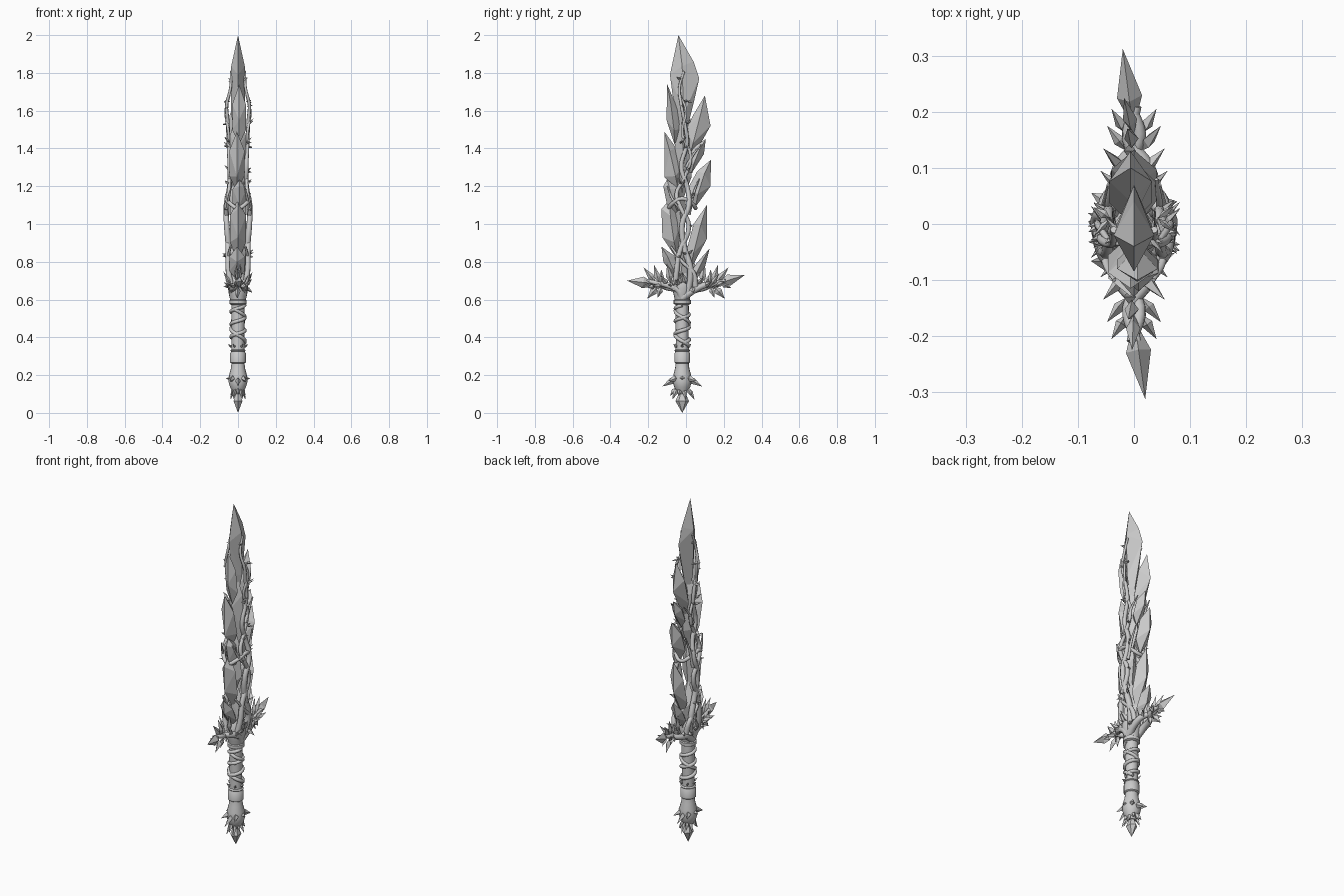
import bpy, bmesh, math, random
from mathutils import Vector

random.seed(4)
cube = bpy.data.objects.get("Cube")
if cube:
    bpy.data.objects.remove(cube)

stone = bpy.data.materials.new("pale grey")
stone.use_nodes = True
GREY = (0.6, 0.6, 0.6, 1)
stone.diffuse_color = GREY
stone.node_tree.nodes["Principled BSDF"].inputs["Base Color"].default_value = GREY
AXIS_Y = -0.02


def finish(name, bm, smooth=False):
    bmesh.ops.recalc_face_normals(bm, faces=bm.faces[:])
    mesh = bpy.data.meshes.new(name)
    bm.to_mesh(mesh)
    bm.free()
    mesh.materials.append(stone)
    ob = bpy.data.objects.new(name, mesh)
    bpy.context.collection.objects.link(ob)
    if smooth:
        bpy.ops.object.select_all(action='DESELECT')
        ob.select_set(True)
        bpy.context.view_layer.objects.active = ob
        bpy.ops.object.shade_smooth_by_angle(angle=math.radians(40))
    return ob


def shard(name, outline, thick, shift=0):
    """Cut crystal: a y-z outline with a raised ridge on both faces."""
    bm = bmesh.new()
    pts = [Vector((shift, y, z)) for y, z in outline]
    top = max(pts, key=lambda p: p.z)
    low = min(pts, key=lambda p: p.z)
    mid = sum(pts, Vector()) / len(pts)
    for p in pts:
        bm.verts.new(p)
    for side in (-1, 1):
        for end, f in ((top, 0.4), (low, 0.45)):
            p = mid.lerp(end, f)
            p.x = shift + side * thick
            bm.verts.new(p)
    bmesh.ops.convex_hull(bm, input=bm.verts[:])
    return finish(name, bm)


def add_leaf(bm, base, tip, width, sides=4, belly=0.4):
    """Pointed crystal leaf from base to tip."""
    base, tip = Vector(base), Vector(tip)
    d = (tip - base).normalized()
    u = d.cross(Vector((1, 0, 0) if abs(d.x) < 0.8 else (0, 0, 1))).normalized()
    v = d.cross(u)
    centre = base.lerp(tip, belly)
    ring = []
    for i in range(sides):
        a = 2 * math.pi * i / sides
        ring.append(bm.verts.new(centre + width * (u * math.cos(a) + v * math.sin(a) * 0.75)))
    b, t = bm.verts.new(base), bm.verts.new(tip)
    for i in range(sides):
        j = (i + 1) % sides
        bm.faces.new((ring[i], ring[j], t))
        bm.faces.new((ring[j], ring[i], b))


def vine(name, points, radius, taper=0.35, closed=False):
    """Smooth tapering tube through the points."""
    cu = bpy.data.curves.new(name, 'CURVE')
    cu.dimensions = '3D'
    cu.bevel_depth = radius
    cu.bevel_resolution = 2
    cu.resolution_u = 5
    cu.use_fill_caps = True
    sp = cu.splines.new('BEZIER')
    sp.bezier_points.add(len(points) - 1)
    sp.use_cyclic_u = closed
    for i, (bp, p) in enumerate(zip(sp.bezier_points, points)):
        bp.co = p
        bp.handle_left_type = bp.handle_right_type = 'AUTO'
        bp.radius = 1 - (1 - taper) * i / (len(points) - 1)
    sp.use_smooth = True
    cu.materials.append(stone)
    ob = bpy.data.objects.new(name, cu)
    bpy.context.collection.objects.link(ob)
    bpy.ops.object.select_all(action='DESELECT')
    ob.select_set(True)
    bpy.context.view_layer.objects.active = ob
    bpy.ops.object.convert(target='MESH')
    return ob


def lathe(name, profile, sides=16):
    bm = bmesh.new()
    rings = []
    for r, z in profile:
        rings.append([bm.verts.new((r * math.cos(2 * math.pi * i / sides),
                                    AXIS_Y + r * math.sin(2 * math.pi * i / sides), z))
                      for i in range(sides)])
    for a, b in zip(rings, rings[1:]):
        for i in range(sides):
            j = (i + 1) % sides
            bm.faces.new((a[i], a[j], b[j], b[i]))
    bm.faces.new(rings[0])
    bm.faces.new(rings[-1])
    return finish(name, bm, True)


# Blade: overlapping crystal shards
shard("blade_tip", [(-.04, 2), (-.085, 1.79), (-.06, 1.6), (-.02, 1.4), (.045, 1.66), (.07, 1.77), (.04, 1.86)], .036)
shard("blade_core_upper", [(-.03, 1.62), (-.06, 1.4), (-.02, 1.12), (.03, 1.25), (.03, 1.45)], .042)
shard("blade_core_lower", [(-.04, 1.3), (-.06, 1.1), (-.05, .95), (-.02, .9), (.0, 1.1)], .042)
shard("blade_root", [(-.02, .95), (-.06, .85), (-.05, .66), (.03, .66), (.05, .78)], .045)
shard("front_shard_1", [(-.1, 1.74), (-.103, 1.55), (-.06, 1.42), (-.03, 1.5), (-.04, 1.6)], .036, .006)
shard("front_shard_2", [(-.115, 1.49), (-.115, 1.25), (-.04, 1.17), (-.02, 1.3), (-.05, 1.4)], .04, -.006)
shard("front_shard_3", [(-.1, 1.235), (-.12, 1.2), (-.1, 1.1), (-.04, 1.05), (-.03, 1.18)], .036, .008)
shard("front_shard_4", [(-.085, 1.13), (-.13, 1.08), (-.125, .93), (-.04, .8), (-.03, 1.0)], .042)
shard("front_shard_5", [(-.13, .88), (-.12, .8), (-.05, .7), (-.02, .76), (-.06, .83)], .04, -.005)
shard("back_shard_1", [(.1, 1.68), (.13, 1.52), (.08, 1.43), (.01, 1.33), (.0, 1.5), (.04, 1.58)], .038, -.006)
shard("back_shard_2", [(.105, 1.45), (.095, 1.37), (.03, 1.27), (.0, 1.32), (.03, 1.4)], .033, .008)
shard("back_shard_3", [(.132, 1.34), (.13, 1.2), (.05, 1.09), (.0, 1.17), (.06, 1.28)], .04)
shard("back_shard_4", [(.11, 1.1), (.11, .92), (.02, .75), (.0, .85), (.04, 1.0)], .042, .005)
shard("back_shard_5", [(.125, .87), (.1, .77), (.04, .7), (.02, .75), (.08, .82)], .036, -.005)

# Vines climbing both faces of the blade
for s, side in ((1, "left"), (-1, "right")):
    def path(pts):
        return [(s * x, y, z) for x, y, z in pts]

    vine(side + "_main_vine", path([(.03, .01, .64), (.048, .025, .75), (.05, -.01, .88), (.06, -.02, 1.0),
         (.062, .015, 1.1), (.045, .005, 1.2), (.044, -.025, 1.3), (.05, .005, 1.43), (.055, -.01, 1.55),
         (.06, -.025, 1.63), (.04, -.035, 1.72), (.036, -.01, 1.81)]), .018)
    vine(side + "_crossing_vine", path([(.03, -.06, .65), (.05, -.05, .75), (.052, -.035, .85), (.058, .015, .99),
         (.062, -.03, 1.09), (.05, -.05, 1.16), (.045, -.01, 1.24), (.045, .025, 1.36), (.05, -.02, 1.48),
         (.065, .0, 1.6), (.045, -.03, 1.68)]), .016)
    vine(side + "_root_vine", path([(.035, .05, .67), (.05, .04, .74), (.055, -.02, .8), (.04, -.08, .88)]), .016)
    vine(side + "_back_twig", path([(.055, .015, 1.05), (.05, .04, 1.16), (.045, .07, 1.24)]), .01)
    vine(side + "_front_twig", path([(.055, -.02, 1.07), (.05, -.07, 1.13), (.035, -.1, 1.2)]), .01)
    vine(side + "_upper_twig", path([(.045, .0, 1.3), (.045, .04, 1.37), (.04, .08, 1.42)]), .009)

    # Thorns and buds on the vines
    bm = bmesh.new()
    for z, y, x in ((.83, -.03, .06), (.84, .01, .06), (.99, .02, .05), (1.08, -.03, .055), (1.14, .02, .05),
                    (1.21, -.02, .05), (1.28, .01, .05), (1.41, .0, .055), (1.43, -.03, .05),
                    (1.53, .0, .06), (1.62, -.02, .055), (1.65, .01, .05), (1.76, -.02, .03)):
        for k in range(2):
            tip = (s * (x + .022), y + random.uniform(-.035, .035), z + random.uniform(-.01, .035))
            add_leaf(bm, (s * x * .85, y, z), tip, .008)
    finish(side + "_thorns", bm)

# Vine loop binding the middle of the blade
vine("binding_vine", [(.062 * math.cos(a * math.pi / 4), AXIS_Y + .07 * math.sin(a * math.pi / 4),
     1.11 + .025 * math.cos(a * math.pi / 2)) for a in range(8)], .011, 1, True)

# Guard: twisted branches ending in crystals
lathe("guard_hub", [(.036, .58), (.044, .62), (.054, .66), (.052, .7), (.035, .74)])
for s, side in ((1, "back"), (-1, "front")):
    for x in (-.022, .022):
        vine(side + "_guard_branch", [(x, AXIS_Y, .61), (x * 1.4, s * .04, .65), (x, s * .1, .67 + x * .3),
             (-x * .4, s * .15, .685), (x * .2, s * .21, .7)], .023, .4)
    bm = bmesh.new()
    add_leaf(bm, (0, s * .17, .685), (-s * .02, s * .312, .715 + s * .015), .03)
    for y0, z0, y1, z1, w in ((.14, .68, .17, .785, .017), (.16, .69, .225, .77, .017), (.13, .68, .13, .76, .015),
                              (.15, .67, .205, .605, .02), (.13, .67, .15, .61, .016), (.18, .69, .24, .66, .015),
                              (.08, .68, .1, .79, .018), (.05, .7, .07, .8, .018)):
        add_leaf(bm, (0, s * y0, z0), (random.uniform(-.02, .02), s * y1, z1), w)
    for x in (-1, 1):
        for y0, reach in ((.05, .06), (.09, .055), (.13, .048), (.16, .04)):
            add_leaf(bm, (x * .012, s * y0, .67), (x * reach, s * (y0 + .045), .69 + random.uniform(-.03, .05)), .014)
    finish(side + "_guard_crystals", bm)
bm = bmesh.new()
for x in (-1, 1):
    for y in (-.07, -.045, -.02, .005, .03):
        add_leaf(bm, (x * .035, y, .67), (x * random.uniform(.06, .078), y + random.uniform(-.03, .03),
                 random.uniform(.63, .75)), .015)
finish("hub_crystals", bm)

# Grip with collars and spiral wrap
lathe("grip", [(.034, .24), (.036, .32), (.033, .4), (.036, .48), (.034, .6)])
lathe("upper_collar", [(.036, .572), (.046, .578), (.046, .596), (.036, .602)])
lathe("lower_collar", [(.034, .262), (.042, .268), (.042, .315), (.038, .32), (.038, .326), (.042, .33), (.034, .338)])
for k, (low, high, turns) in enumerate(((.37, .57, 3), (.36, .55, -1.5))):
    n = 24
    vine("grip_wrap", [(.036 * math.cos(2 * math.pi * turns * i / n + k), AXIS_Y + .036 * math.sin(2 * math.pi * turns * i / n + k),
         low + (high - low) * i / n) for i in range(n + 1)], .0105, .9)
bm = bmesh.new()
for i in range(6):
    a = i * math.pi / 3
    c, d = math.cos(a), math.sin(a)
    add_leaf(bm, (.03 * c, AXIS_Y + .03 * d, .345), (.054 * c, AXIS_Y + .054 * d, .365), .009)
finish("grip_thorns", bm)

# Pommel: swollen root, claws and hanging crystal
lathe("pommel", [(.022, .1), (.042, .135), (.05, .165), (.047, .2), (.038, .235), (.034, .265)])
bm = bmesh.new()
add_leaf(bm, (0, AXIS_Y, .14), (0, AXIS_Y, 0), .036, 6, .55)
for i in range(10):
    a = i * math.pi / 5 + math.pi / 10
    c, d = math.cos(a), math.sin(a)
    add_leaf(bm, (.02 * c, AXIS_Y + .03 * d, .135), (.042 * c, AXIS_Y + .065 * d, .07 + .02 * (i % 2)), .013)
finish("pommel_crystal", bm)
bm = bmesh.new()
for i in range(8):
    a = i * math.pi / 4
    c, d = math.cos(a), math.sin(a)
    add_leaf(bm, (.025 * c, AXIS_Y + .02 * d, .19), (.063 * c, AXIS_Y + .105 * d, .14 + .04 * abs(c)), .018)
finish("pommel_claws", bm)
